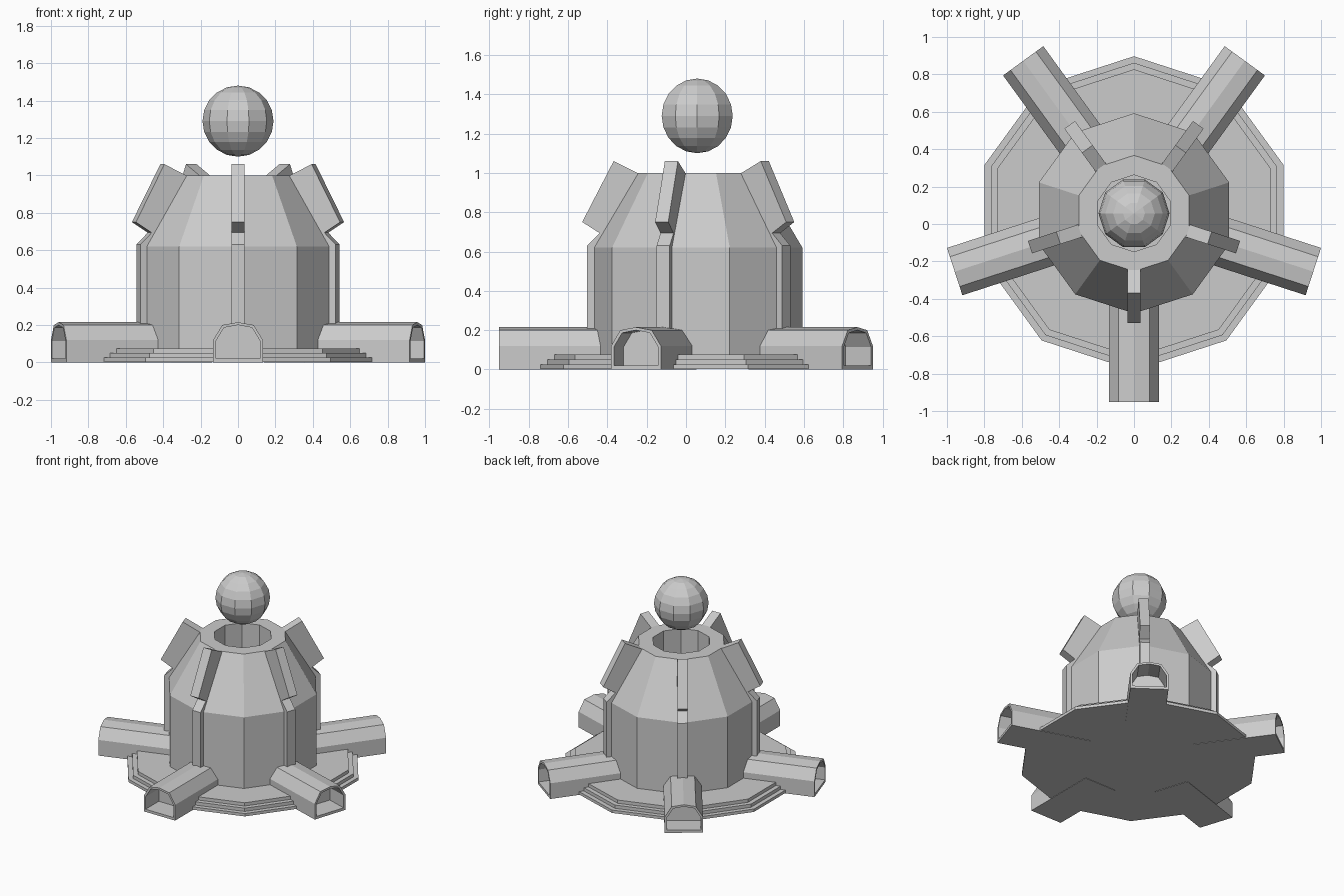
import bpy, bmesh, math

if "Cube" in bpy.data.objects:
    bpy.data.objects.remove(bpy.data.objects["Cube"], do_unlink=True)

SIDES = 10
CENTRE_Y = 0.057
REACH = 1.008      # distance from the axis to the tunnel mouths

grey = bpy.data.materials.new("plain_grey")
grey.use_nodes = True
grey.diffuse_color = (0.6, 0.6, 0.6, 1)
grey.node_tree.nodes["Principled BSDF"].inputs["Base Color"].default_value = (0.6, 0.6, 0.6, 1)


def finish(name, bm, angle=0.0, z=0.0):
    bmesh.ops.recalc_face_normals(bm, faces=bm.faces)
    mesh = bpy.data.meshes.new(name)
    bm.to_mesh(mesh)
    bm.free()
    mesh.materials.append(grey)
    obj = bpy.data.objects.new(name, mesh)
    obj.location = (0, CENTRE_Y, z)
    obj.rotation_euler.z = angle
    bpy.context.collection.objects.link(obj)
    return obj


def loft(name, rings, angle=0.0):
    """Skin a sequence of closed rings and cap both ends."""
    bm = bmesh.new()
    loops = [[bm.verts.new(p) for p in ring] for ring in rings]
    for a, b in zip(loops, loops[1:]):
        for i in range(len(a)):
            j = (i + 1) % len(a)
            bm.faces.new((a[i], a[j], b[j], b[i]))
    bm.faces.new(loops[0])
    bm.faces.new(loops[-1])
    return finish(name, bm, angle)


def decagon(r, z):
    turns = [math.pi / 2 + math.tau * k / SIDES for k in range(SIDES)]
    return [(r * math.cos(t), r * math.sin(t), z) for t in turns]


def arch(x, half, floor, spring, shoulder, top):
    """Tunnel cross-section at distance x along the tunnel."""
    s = half * 0.63
    outline = [(-half, floor), (half, floor), (half, spring), (s, shoulder),
               (0, top), (-s, shoulder), (-half, spring)]
    return [(x, y, z) for y, z in outline]


def slab(name, outline, width, angle):
    """Extrude an outline of radius and height sideways."""
    return loft(name, [[(r, y, z) for r, z in outline] for y in (-width / 2, width / 2)], angle)


# Stepped platform
steps = [(0.84, 0.003), (0.84, 0.025), (0.805, 0.025), (0.805, 0.05), (0.77, 0.05), (0.77, 0.075)]
loft("stepped_platform", [decagon(r, z) for r, z in steps])

# Tower with tapered shoulder and open shaft
tower = [(0.535, 0.03), (0.535, 0.62), (0.31, 1.0), (0.205, 1.0), (0.205, 0.1)]
loft("tower", [decagon(r, z) for r, z in tower])

# Five tunnels, each with a pilaster and a fin above it
pilaster = [(0.45, 0.05), (0.56, 0.05), (0.56, 0.63), (0.485, 0.705), (0.45, 0.705)]
fin = [(0.30, 0.998), (0.425, 1.06), (0.585, 0.75), (0.475, 0.68)]
for k in range(5):
    turn = -math.pi / 2 + math.tau * k / 5
    outer = (0.133, 0, 0.12, 0.2, 0.215)
    inner = (0.118, 0.02, 0.115, 0.186, 0.2)
    loft(f"tunnel_{k + 1}", [arch(0.42, *outer), arch(REACH, *outer),
                             arch(REACH, *inner), arch(REACH - 0.16, *inner)], turn)
    slab(f"pilaster_{k + 1}", pilaster, 0.07, turn)
    slab(f"fin_{k + 1}", fin, 0.07, turn)

# Floating faceted ball
ball = bmesh.new()
bmesh.ops.create_uvsphere(ball, u_segments=SIDES, v_segments=SIDES, radius=0.19)
finish("floating_ball", ball, math.pi / 2, 1.29)
